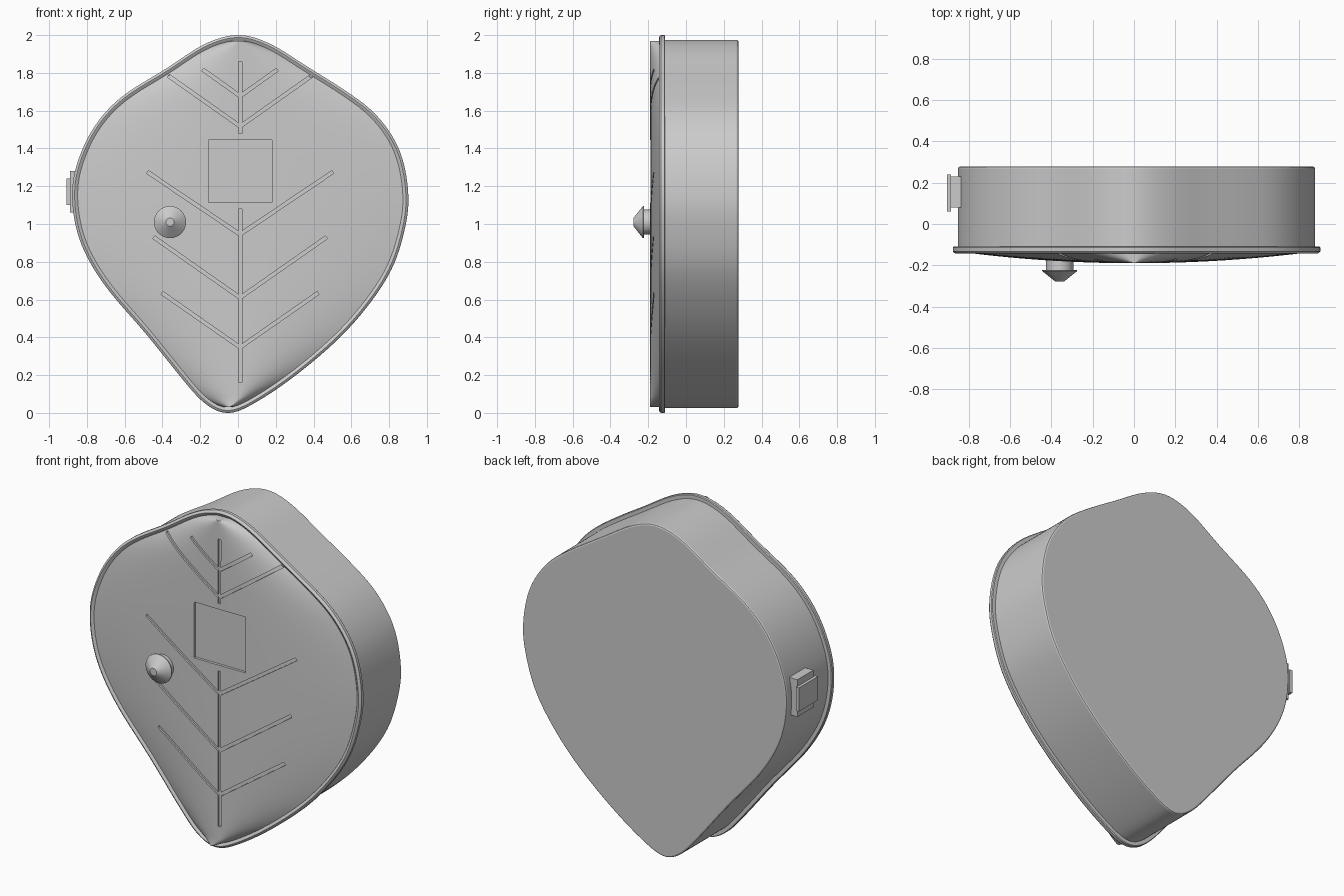
import bpy, bmesh, math
from mathutils import Vector

if "Cube" in bpy.data.objects:
    bpy.data.objects.remove(bpy.data.objects["Cube"])

# Leaf outline (x, z), seen from the front
PTS = [(0, 2.0), (-.18, 1.95), (-.38, 1.82), (-.60, 1.685), (-.74, 1.545), (-.835, 1.37),
       (-.88, 1.17), (-.842, .92), (-.71, .68), (-.495, .43), (-.31, .20), (-.18, .055),
       (-.055, 0), (.09, .055), (.325, .215), (.59, .45), (.80, .73), (.885, .98), (.902, 1.17),
       (.855, 1.395), (.73, 1.58), (.56, 1.71), (.36, 1.835), (.17, 1.953)]


def spline(pts, n=8):
    out, m = [], len(pts)
    for i in range(m):
        a, b, c, d = (Vector(pts[(i + k) % m]) for k in (-1, 0, 1, 2))
        for j in range(n):
            t = j / n
            out.append(.5 * (2 * b + (c - a) * t + (2 * a - 5 * b + 4 * c - d) * t * t
                             + (3 * b - a - 3 * c + d) * t ** 3))
    for _ in range(6):  # fair the curve
        k = len(out)
        out = [out[i] * .5 + (out[i - 1] + out[(i + 1) % k]) * .25 for i in range(k)]
    lo, hi = min(p.y for p in out), max(p.y for p in out)
    return [Vector((p.x, 2 * (p.y - lo) / (hi - lo))) for p in out]


OUT = spline(PTS)


def inset(d):
    m, res = len(OUT), []
    for i, p in enumerate(OUT):
        t = (OUT[(i + 1) % m] - OUT[i - 1]).normalized()
        res.append(p + Vector((-t.y, t.x)) * d)
    return res


def smooth(ob, angle):
    bpy.ops.object.select_all(action='DESELECT')
    ob.select_set(True)
    bpy.context.view_layer.objects.active = ob
    bpy.ops.object.shade_smooth_by_angle(angle=math.radians(angle))


def finish(name, bm, angle):
    bmesh.ops.recalc_face_normals(bm, faces=bm.faces[:])
    me = bpy.data.meshes.new(name)
    bm.to_mesh(me)
    bm.free()
    ob = bpy.data.objects.new(name, me)
    bpy.context.collection.objects.link(ob)
    if angle:
        smooth(ob, angle)
    return ob


def loft(name, rings, closed=False, angle=35):
    """Skin rings of 3D points; cap the ends or join last ring to first."""
    bm = bmesh.new()
    vs = [[bm.verts.new(p) for p in r] for r in rings]
    n = len(vs[0])
    pairs = list(zip(vs, vs[1:])) + ([(vs[-1], vs[0])] if closed else [])
    for a, b in pairs:
        for i in range(n):
            j = (i + 1) % n
            bm.faces.new((a[i], a[j], b[j], b[i]))
    if not closed:
        bm.faces.new(vs[0])
        bm.faces.new(vs[-1])
    return finish(name, bm, angle)


def leaf_rings(profile):
    return [[(p.x, y, p.y) for p in inset(d)] for d, y in profile]


def box(name, x0, x1, y0, y1, z0, z1):
    return loft(name, [[(x0, y, z0), (x1, y, z0), (x1, y, z1), (x0, y, z1)]
                       for y in (y0, y1)], angle=0)


# Case body and rolled rim
loft("case_body", leaf_rings([(.025, -.12), (.025, .268), (.028, .275), (.035, .278)]), angle=20)
loft("rim", leaf_rings([(.04, -.11), (.004, -.11), (0, -.115), (0, -.132), (.005, -.139),
                        (.013, -.143), (.021, -.140), (.028, -.133), (.04, -.129)]), closed=True)

# Domed front cover: arched across x at every height
EDGE = inset(.029)
Z0, Z1 = min(p.y for p in EDGE) + .003, max(p.y for p in EDGE) - .003


def span(z):
    z = min(max(z, Z0), Z1)
    xs = []
    for i, b in enumerate(EDGE):
        a = EDGE[i - 1]
        if (a.y - z) * (b.y - z) <= 0 and a.y != b.y:
            xs.append(a.x + (b.x - a.x) * (z - a.y) / (b.y - a.y))
    l, r = min(xs), max(xs)
    c = min(max(0, l + .3 * (r - l)), r - .3 * (r - l))
    return l, c, r


def surf(x, z):
    l, c, r = span(z)
    t = (x - c) / ((r - c) if x > c else (c - l))
    return -.134 - .056 * max(0, 1 - t * t)


ROWS, COLS = 72, 32
bm = bmesh.new()
front, back = [], []
for i in range(ROWS + 1):
    z = Z0 + (Z1 - Z0) * (1 - math.cos(math.pi * i / ROWS)) / 2
    l, c, r = span(z)
    fr, bk = [], []
    for j in range(COLS + 1):
        t = 2 * j / COLS - 1
        x = c + t * ((r - c) if t > 0 else (c - l))
        fr.append(bm.verts.new((x, -.134 - .056 * (1 - t * t), z)))
        bk.append(bm.verts.new((x, -.115, z)))
    front.append(fr)
    back.append(bk)
for i in range(ROWS):
    for j in range(COLS):
        for g in (front, back):
            bm.faces.new((g[i][j], g[i][j + 1], g[i + 1][j + 1], g[i + 1][j]))
    for j in (0, COLS):
        bm.faces.new((front[i][j], front[i + 1][j], back[i + 1][j], back[i][j]))
for j in range(COLS):
    for i in (0, ROWS):
        bm.faces.new((front[i][j], front[i][j + 1], back[i][j + 1], back[i][j]))
cover = finish("front_cover", bm, 0)


# Cutters: vein grooves that follow the dome, and a square recess
def groove(p, q, n=14, hw=.009, depth=.01):
    p, q = Vector(p), Vector(q)
    d = (q - p).normalized()
    s = Vector((-d.y, d.x)) * hw
    rings = []
    for i in range(n + 1):
        m = p.lerp(q, i / n)
        a, b = m + s, m - s
        y = max(surf(a.x, a.y), surf(b.x, b.y)) + depth
        rings.append([(a.x, -.3, a.y), (b.x, -.3, b.y), (b.x, y, b.y), (a.x, y, a.y)])
    return loft("vein_cutter", rings, angle=0)


CX = .011
cutters = [groove((CX, 1.48), (CX, 1.86)), groove((CX, .16), (CX, 1.08)),
           box("recess_cutter", -.155, .18, -.3, -.174, 1.115, 1.445)]
for z, w, ze in [(.945, .49, 1.275), (.61, .457, .93), (.347, .413, .635),
                 (1.517, .38, 1.785), (1.677, .197, 1.817)]:
    for side in (-1, 1):
        cutters.append(groove((CX, z), (CX + side * w, ze)))
for cut in cutters:
    size = len(cover.data.polygons)
    for solver in ('EXACT', 'MANIFOLD', 'FLOAT'):  # keep the first sound result
        mod = cover.modifiers.new("cut", 'BOOLEAN')
        mod.operation, mod.solver, mod.object = 'DIFFERENCE', solver, cut
        bpy.context.view_layer.update()
        dg = bpy.context.evaluated_depsgraph_get()
        mesh = bpy.data.meshes.new_from_object(cover.evaluated_get(dg))
        cover.modifiers.clear()
        if len(mesh.polygons) > size * .8:
            cover.data = mesh
            break
    bpy.data.objects.remove(cut)
smooth(cover, 30)

# Turned knob
loft("knob", [[(-.36 + r * math.cos(a), y, 1.01 + r * math.sin(a))
               for a in (2 * math.pi * k / 48 for k in range(48))]
              for r, y in [(.066, -.15), (.066, -.222), (.085, -.222), (.085, -.228),
                           (.022, -.278)]])

# Side latch: tall base and wider outer plate
box("latch_base", -.89, -.83, .08, .23, 1.06, 1.28)
box("latch_plate", -.907, -.887, .06, .24, 1.10, 1.24)
